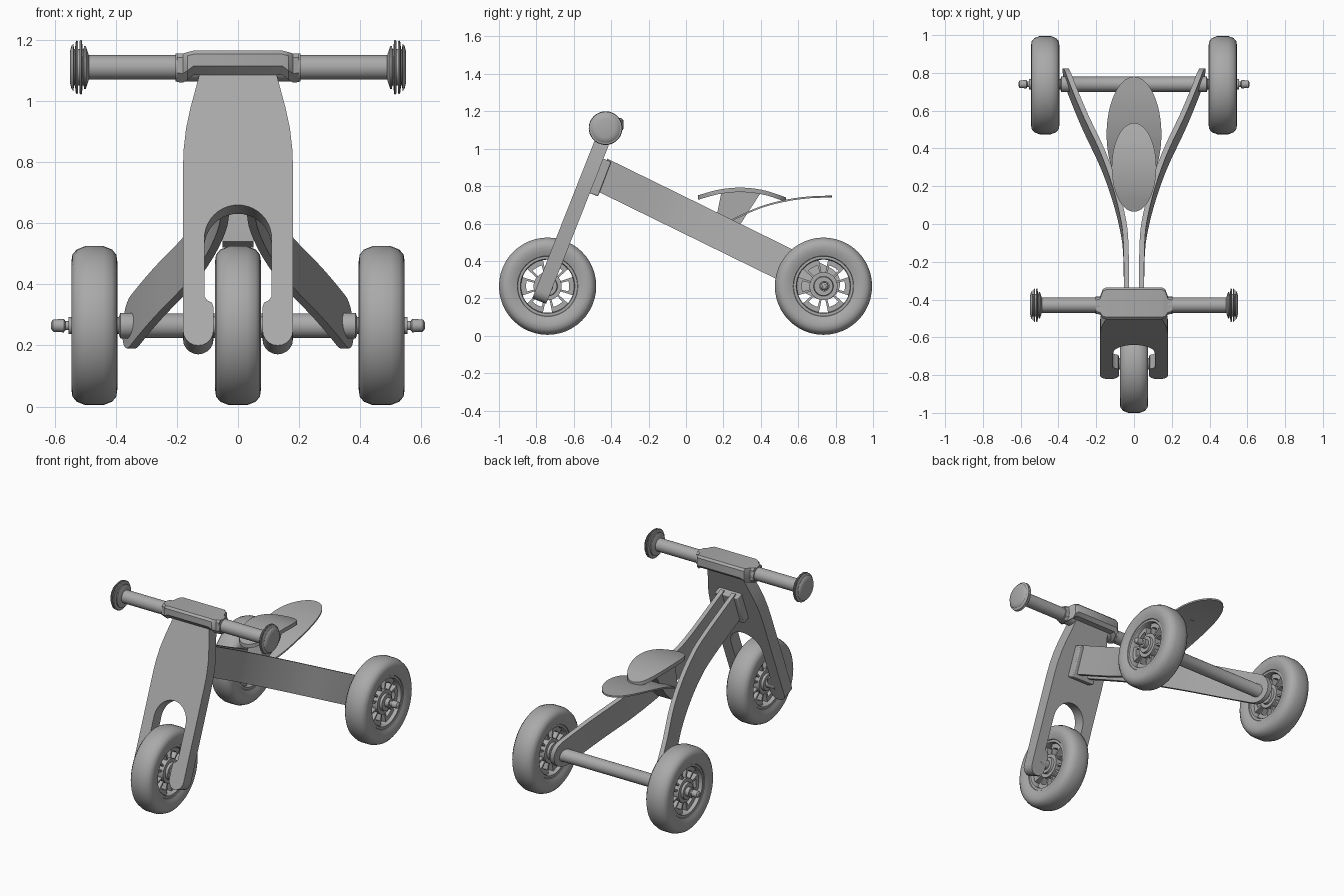
import bpy
import bmesh
from math import sin, cos, pi, sqrt, radians
from mathutils import Vector

cube = bpy.data.objects.get("Cube")
if cube:
    bpy.data.objects.remove(cube, do_unlink=True)

grey = bpy.data.materials.new("plain grey")
grey.use_nodes = True
grey.diffuse_color = (0.4, 0.4, 0.4, 1)
grey.node_tree.nodes["Principled BSDF"].inputs["Base Color"].default_value = grey.diffuse_color


def finish(name, bm, bevel=0):
    bmesh.ops.recalc_face_normals(bm, faces=bm.faces)
    mesh = bpy.data.meshes.new(name)
    bm.to_mesh(mesh)
    bm.free()
    mesh.materials.append(grey)
    obj = bpy.data.objects.new(name, mesh)
    bpy.context.collection.objects.link(obj)
    bpy.ops.object.select_all(action="DESELECT")
    obj.select_set(True)
    bpy.context.view_layer.objects.active = obj
    bpy.ops.object.shade_smooth_by_angle(angle=radians(35))
    if bevel:
        mod = obj.modifiers.new("Bevel", "BEVEL")
        mod.width, mod.segments, mod.limit_method = bevel, 2, "ANGLE"
    return obj


def skin(bm, rings, closed=False):
    """Join equal rings of points into a solid."""
    loops = [[bm.verts.new(p) for p in ring] for ring in rings]
    pairs = list(zip(loops, loops[1:]))
    if closed:
        pairs.append((loops[-1], loops[0]))
    else:
        bm.faces.new(loops[0])
        bm.faces.new(loops[-1])
    for a, b in pairs:
        for i in range(len(a)):
            j = (i + 1) % len(a)
            bm.faces.new((a[i], a[j], b[j], b[i]))


def loft(name, rings, closed=False, bevel=0):
    bm = bmesh.new()
    skin(bm, rings, closed)
    return finish(name, bm, bevel)


def prism(name, points, offset, bevel=0):
    return loft(name, [points, [Vector(p) + Vector(offset) for p in points]], bevel=bevel)


def lathe(name, profile, centre, closed=False, sides=48):
    """Turn (x, radius) points about an axis along x."""
    cx, cy, cz = centre
    turns = [2 * pi * i / sides for i in range(sides)]
    return loft(name, [[(cx + x, cy + r * cos(a), cz + r * sin(a)) for a in turns]
                       for x, r in profile], closed)


def both(half):
    return half + [(-x, r) for x, r in reversed(half)]


def sample(table, t):
    """Smooth interpolation through (t, value) points."""
    for i in range(len(table) - 1):
        (a, p), (b, q) = table[i], table[i + 1]
        if t <= b or i == len(table) - 2:
            before, after = table[max(i - 1, 0)], table[min(i + 2, len(table) - 1)]
            m = (q - before[1]) / (b - before[0]) * (b - a)
            n = (after[1] - p) / (after[0] - a) * (b - a)
            u = (t - a) / (b - a)
            return ((2*u**3 - 3*u*u + 1) * p + (u**3 - 2*u*u + u) * m
                    + (3*u*u - 2*u**3) * q + (u**3 - u*u) * n)


# Wheels: tyre, rim, hub and slotted spokes
def wheel(name, centre):
    cx, cy, cz = centre
    tyre = [(0.05, 0.155), (0.062, 0.162), (0.071, 0.185), (0.075, 0.21),
            (0.072, 0.232), (0.058, 0.249), (0.03, 0.26)]
    lathe(name + "_tyre", both(tyre), centre, closed=True)
    lathe(name + "_rim", both([(0.052, 0.142), (0.058, 0.146), (0.058, 0.163)]), centre, closed=True)
    lathe(name + "_hub", both([(0.06, 0.035), (0.06, 0.05), (0.045, 0.053), (0.045, 0.075)]), centre)
    bm = bmesh.new()
    for k in range(6):
        def arc(r, lo, hi):
            angles = [radians(60 * k + lo + (hi - lo) * i / 6) for i in range(7)]
            return [(r * cos(a), r * sin(a)) for a in angles]
        outline = (arc(0.07, -22, -14) + arc(0.115, -14, 14) + arc(0.07, 14, 22)
                   + arc(0.148, 20, -20))
        skin(bm, [[(cx + x, cy + y, cz + z) for y, z in outline] for x in (-0.035, 0.035)])
    finish(name + "_spokes", bm)


REAR_Y, AXLE_Z = 0.735, 0.265
wheel("front_wheel", (0, -0.74, AXLE_Z))
wheel("left_rear_wheel", (0.47, REAR_Y, AXLE_Z))
wheel("right_rear_wheel", (-0.47, REAR_Y, AXLE_Z))

# Axles
lathe("front_axle", both([(0.12, 0.03)]), (0, -0.74, AXLE_Z), sides=24)
lathe("rear_axle", both([(0.612, 0.01), (0.605, 0.02), (0.57, 0.022), (0.565, 0.015), (0.555, 0.015),
                         (0.555, 0.028), (0.39, 0.028), (0.385, 0.042), (0.33, 0.042),
                         (0.325, 0.04)]), (0, REAR_Y + 0.005, AXLE_Z), sides=32)

# Fork: tilted board with an arched opening over the wheel
half = [(0.12, 1.11), (0.136, 1.05), (0.155, 0.98), (0.17, 0.91), (0.178, 0.84), (0.18, 0.78)]
half += [(0.13 + 0.05 * cos(a), 0.25 - 0.05 * sin(a)) for a in [pi * i / 10 for i in range(11)]]
half += [(0.08, 0.325), (0.085, 0.34), (0.1, 0.347), (0.11, 0.36)]
half += [(0.11 * cos(a), 0.55 + 0.11 * sin(a)) for a in [pi / 2 * i / 10 for i in range(11)]]
outline = half[:-1] + [(0, 0.66)] + [(-x, z) for x, z in reversed(half[:-1])]
prism("fork", [(x, -0.81 + 0.395 * (z - 0.23), z) for x, z in outline], (0, 0.074, -0.029))

# Block joining fork and rails
prism("head_block", [(-0.08, -0.52, 0.765), (0.08, -0.52, 0.765), (0.08, -0.45, 0.95),
                     (-0.08, -0.45, 0.95)], (0, 0.05, -0.02), bevel=0.006)

# Handlebar, clamp and disc-ended grips
BAR = (0, -0.43, 1.11)
lathe("handlebar", both([(0.5, 0.04), (0.205, 0.04), (0.205, 0.046), (0.195, 0.046)]), BAR)
rings = []
for x, back, front, low, high in ((0.2, 0.04, 0.045, 1.062, 1.155), (0.18, 0.045, 0.05, 1.06, 1.155),
                                  (0.165, 0.085, 0.07, 1.07, 1.16), (0.145, 0.095, 0.075, 1.085, 1.165)):
    section = [(-front, high - 0.012), (0.012 - front, high), (back - 0.012, high), (back, high - 0.012),
               (back, low + 0.02), (back - 0.02, low), (0.03 - front, low), (-front, low + 0.03)]
    rings.append([(x, -0.43 + y, z) for y, z in section])
loft("clamp", rings + [[(-x, y, z) for x, y, z in r] for r in reversed(rings)])
grip = [(0.488, 0.04), (0.498, 0.07), (0.504, 0.07), (0.505, 0.06), (0.509, 0.06), (0.51, 0.086),
        (0.514, 0.09), (0.518, 0.086), (0.519, 0.06), (0.523, 0.06), (0.524, 0.086), (0.528, 0.088),
        (0.532, 0.08), (0.533, 0.06), (0.537, 0.06), (0.538, 0.078), (0.545, 0.07), (0.55, 0.05)]
for side, s in (("left", 1), ("right", -1)):
    lathe(side + "_grip_end", [(s * x, r) for x, r in grip], BAR)

# Rails: boards that spread out towards the rear axle
spread = [(-0.46, 0.04), (-0.1, 0.045), (0.05, 0.07), (0.2, 0.112), (0.35, 0.168),
          (0.55, 0.262), (0.74, 0.34), (0.84, 0.372)]
for side, s in (("left", 1), ("right", -1)):
    rings = []
    radius = 0.09
    stops = [-0.46 + 1.19 * i / 30 for i in range(30)]
    stops += [REAR_Y + 0.08 * sin(pi / 2 * i / 8) for i in range(8)] + [REAR_Y + 0.0799]
    for y in stops:
        past = max(0, y - REAR_Y) / 0.08
        h = radius * sqrt(1 - past * past)
        x = sample(spread, y)
        slope = (sample(spread, y + 0.01) - sample(spread, y - 0.01)) / 0.02
        t = 0.0135 * sqrt(1 + slope * slope)
        z = 0.845 - 0.49 * (y + 0.417)
        rings.append([(s * (x + dx), y + 0.436 * d, z + 0.9 * d)
                      for dx, d in ((-t, -h), (t, -h), (t, h), (-t, h))])
    loft(side + "_rail", rings)


# Seat and rear platform: curved leaf shapes
def leaf(name, start, end, width, curve, thick):
    rings = []
    for i in range(33):
        c = -cos(pi * (0.01 + 0.98 * i / 32))
        y = (start + end) / 2 + c * (end - start) / 2
        w, z = width * sqrt(1 - c * c), sample(curve, y)
        rings.append([(-w, y, z - thick), (w, y, z - thick), (w, y, z), (-w, y, z)])
    return loft(name, rings)


leaf("seat", 0.065, 0.535, 0.118, [(0.06, 0.75), (0.18, 0.782), (0.3, 0.792), (0.42, 0.777),
                                  (0.54, 0.738)], 0.024)
leaf("rear_platform", 0.17, 0.78, 0.145, [(0.16, 0.575), (0.28, 0.64), (0.4, 0.692), (0.52, 0.725),
                                         (0.65, 0.744), (0.79, 0.75)], 0.01)
prism("seat_post", [(-0.05, 0.15, 0.54), (-0.05, 0.22, 0.52), (-0.05, 0.28, 0.58), (-0.05, 0.4, 0.765),
                    (-0.05, 0.19, 0.77), (-0.05, 0.16, 0.62)], (0.1, 0, 0))
